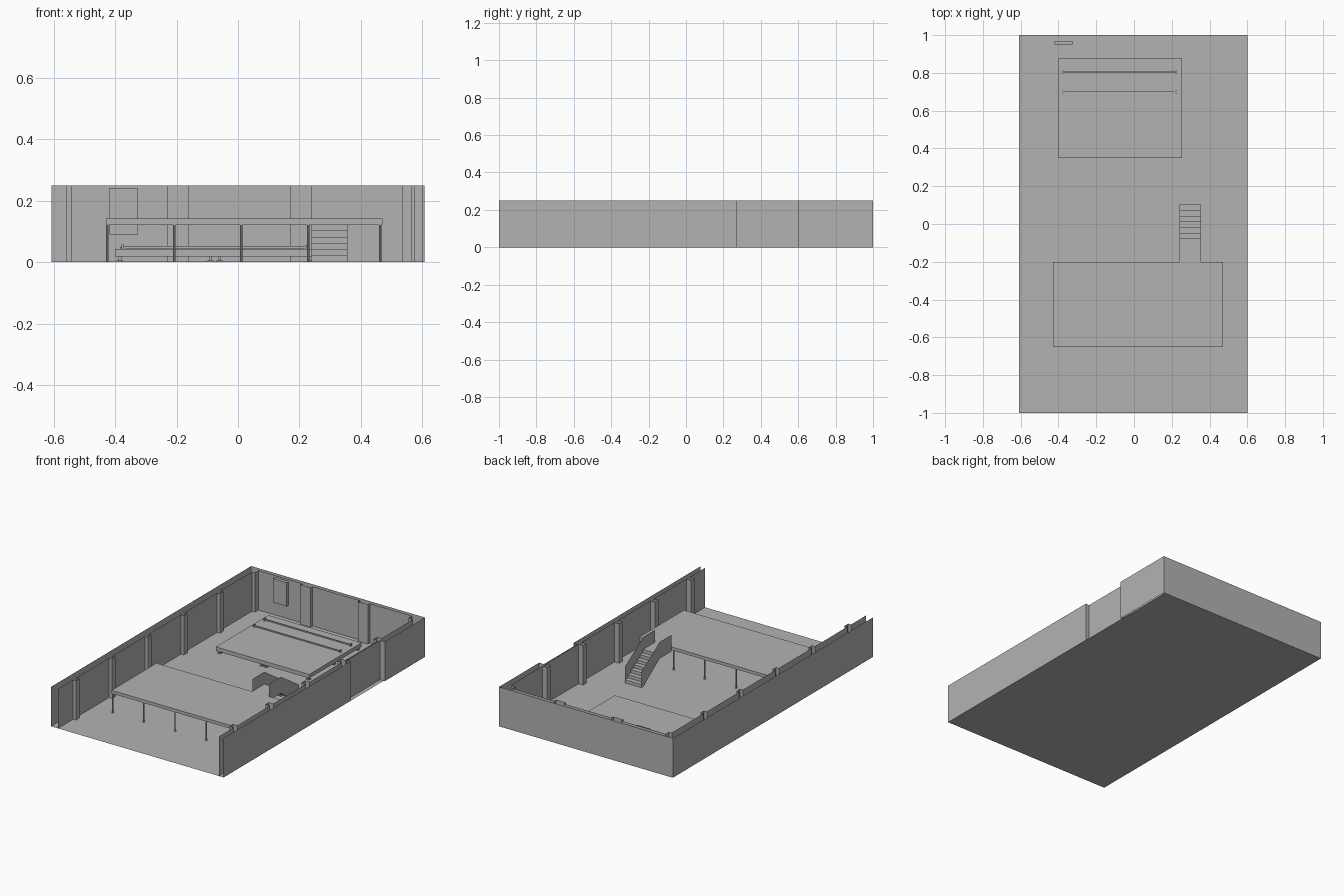
import bpy, bmesh

cube = bpy.data.objects.get("Cube")
if cube:
    bpy.data.objects.remove(cube, do_unlink=True)

grey = bpy.data.materials.new("plain_grey")
GREY = (0.45, 0.45, 0.45, 1)
grey.use_nodes = True
grey.diffuse_color = GREY
grey.node_tree.nodes["Principled BSDF"].inputs["Base Color"].default_value = GREY

W, L, H = 0.608, 1.0, 0.25      # half width, half length, wall height
DECK = 0.142                    # mezzanine top


def finish(name, bm):
    mesh = bpy.data.meshes.new(name)
    bm.to_mesh(mesh)
    bm.free()
    mesh.materials.append(grey)
    obj = bpy.data.objects.new(name, mesh)
    bpy.context.collection.objects.link(obj)
    return obj


def box(name, x, y, z):
    """Box from (low, high) pairs."""
    bm = bmesh.new()
    bmesh.ops.create_cube(bm, size=1)
    for v in bm.verts:
        v.co = [p[0] if c < 0 else p[1] for c, p in zip(v.co, (x, y, z))]
    return finish(name, bm)


def sheet(name, path, offset):
    """Sweep an open path of points along an offset into a thin sheet."""
    bm = bmesh.new()
    low = [bm.verts.new(p) for p in path]
    high = [bm.verts.new([a + b for a, b in zip(p, offset)]) for p in path]
    for i in range(len(path) - 1):
        bm.faces.new((low[i], low[i + 1], high[i + 1], high[i]))
    return finish(name, bm)


def panel(name, points):
    bm = bmesh.new()
    bm.faces.new([bm.verts.new(p) for p in points])
    return finish(name, bm)


def post(name, x, y, z, radius):
    bm = bmesh.new()
    bmesh.ops.create_cone(bm, cap_ends=True, segments=8, radius1=radius,
                          radius2=radius, depth=z[1] - z[0])
    bmesh.ops.translate(bm, verts=bm.verts, vec=(x, y, (z[0] + z[1]) / 2))
    return finish(name, bm)


# Floor
panel("floor", [(-W, -L, 0), (0.6, -L, 0), (0.6, L, 0), (-W, L, 0)])

# Outer wall, open at the front, with a recess on one side
outer = [(-W, -L), (-W, L), (W, L), (W, 0.6), (0.574, 0.6),
         (0.574, 0.27), (0.6, 0.27), (0.6, -L)]
sheet("outer_wall", [(x, y, 0) for x, y in outer], (0, 0, H))

# Inner lining, folded around the pilasters
BACK = 0.975
starts = [-0.85 + 0.36 * i for i in range(5)]


def side_lining(wall, face):
    path = [(wall, -L)]
    for y in starts:
        path += [(wall, y), (face, y), (face, y + 0.035), (wall, y + 0.035)]
    return path + [(wall, 0.94), (face, 0.94), (face, BACK)]


lining = side_lining(-0.56, -0.54)
for x in (-0.23, 0.17):
    lining += [(x, BACK), (x, 0.955), (x + 0.07, 0.955), (x + 0.07, BACK)]
lining += side_lining(0.567, 0.535)[::-1]
sheet("inner_wall_lining", [(x, y, 0) for x, y in lining], (0, 0, H))

# Panel hung on the back wall
box("wall_panel", (-0.42, -0.325), (0.95, 0.97), (0.09, 0.24))

# Mezzanine deck and its posts
box("mezzanine_deck", (-0.43, 0.47), (-0.65, -0.2), (0.122, DECK))
for y in (-0.645, -0.205):
    for x in (-0.425, -0.207, 0.011, 0.229, 0.463):
        post("mezzanine_post", x, y, (0, 0.122), 0.004)
        post("post_foot", x, y, (0, 0.003), 0.007)

# Stairs: folded steps, landing and solid side guards
SX, SW = 0.24, 0.116
steps = 7
run, rise = 0.03, DECK / steps
profile = []
for i in range(steps):
    y = 0.103 - run * i
    profile += [(SX, y, rise * i), (SX, y, rise * (i + 1))]
profile.append((SX, -0.2, DECK))
sheet("stair_steps", profile, (SW, 0, 0))
guard = [(-0.2, 0.115), (-0.2, 0.22), (-0.08, 0.22), (0.103, 0.1),
         (0.103, 0), (0.085, 0), (-0.08, 0.115)]
for x in (SX, SX + SW):
    panel("stair_guard", [(x, y, z) for y, z in guard])

# Low platform on small feet
box("platform", (-0.4, 0.253), (0.35, 0.875), (0.018, 0.043))
for y in (0.36, 0.61, 0.85):
    for x in (-0.385, -0.09, -0.06, 0.235):
        box("platform_foot", (x - 0.01, x + 0.01), (y, y + 0.02), (0, 0.006))
        box("platform_foot_stem", (x - 0.005, x + 0.005),
            (y + 0.005, y + 0.015), (0.006, 0.018))

# Two rails with end brackets on the platform
for y in (0.7, 0.805):
    box("platform_rail", (-0.375, 0.225), (y - 0.002, y + 0.002), (0.045, 0.053))
    for x in (-0.376, 0.224):
        box("rail_bracket", (x - 0.009, x + 0.009), (y - 0.003, y + 0.003),
            (0.043, 0.05))
        box("rail_end", (x - 0.003, x + 0.003), (y - 0.008, y + 0.008),
            (0.043, 0.057))
